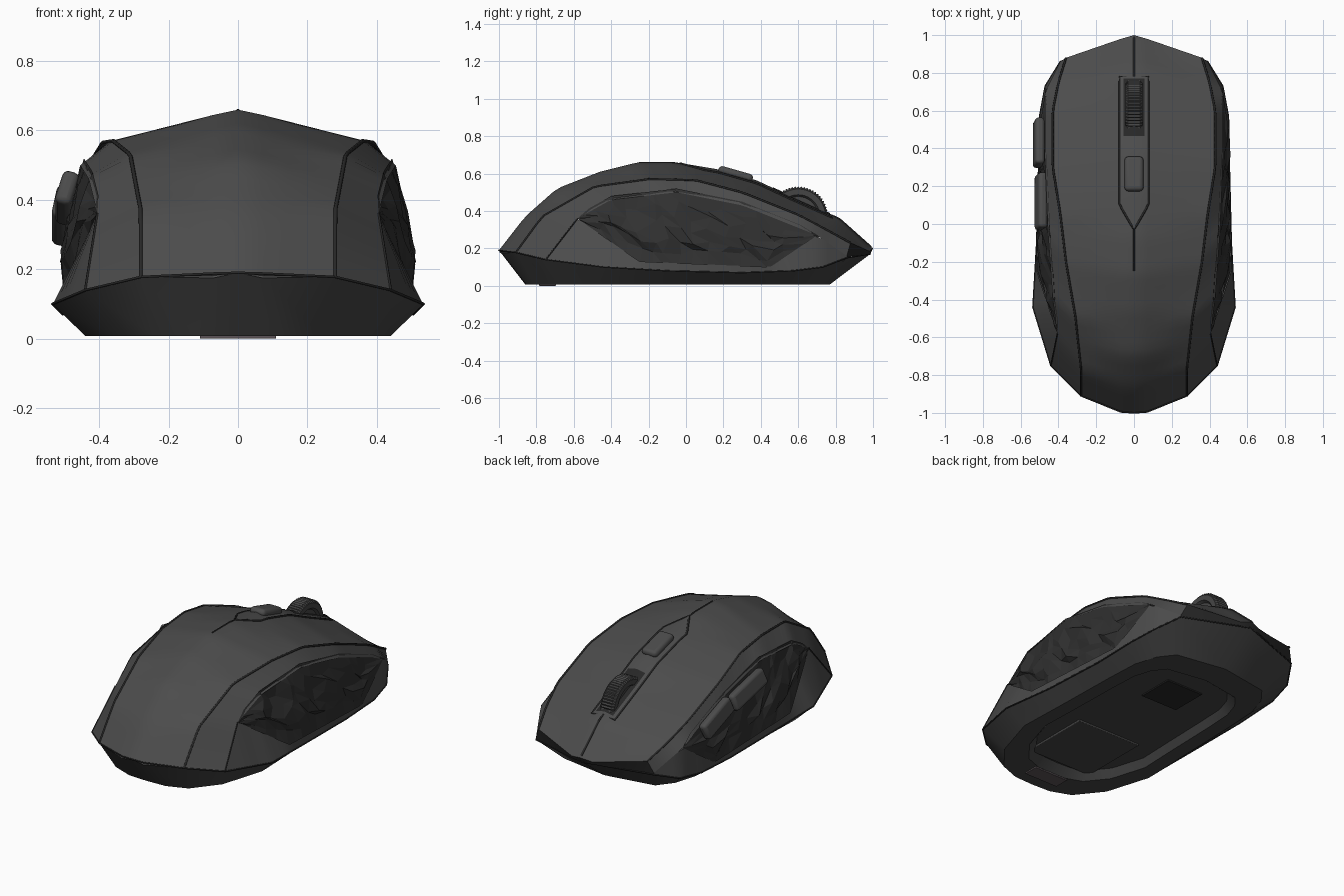
import bpy, bmesh, math, random
from mathutils import Vector

if "Cube" in bpy.data.objects:
    bpy.data.objects.remove(bpy.data.objects["Cube"])

random.seed(4)


def material(name, rgb):
    m = bpy.data.materials.new(name)
    m.diffuse_color = (*rgb, 1)
    m.use_nodes = True
    m.node_tree.nodes["Principled BSDF"].inputs["Base Color"].default_value = m.diffuse_color
    return m


BODY = material("charcoal plastic", (0.072, 0.072, 0.072))
BASE = material("dark base plastic", (0.06, 0.06, 0.06))
GRIP = material("black rubber", (0.03, 0.03, 0.03))
SEAM = material("seam black", (0.02, 0.02, 0.02))
FEET = material("glide foot grey", (0.11, 0.09, 0.10))


def make(name, verts, faces, mat, angle=35, mirror=False):
    """Mesh object; mirror=True adds the x-flipped half and welds the middle."""
    bm = bmesh.new()
    for s in ((1, -1) if mirror else (1,)):
        vs = [bm.verts.new((v[0] * s, v[1], v[2])) for v in verts]
        for f in faces:
            bm.faces.new([vs[i] for i in f])
    bmesh.ops.remove_doubles(bm, verts=bm.verts, dist=0.0005)
    bmesh.ops.recalc_face_normals(bm, faces=bm.faces)
    me = bpy.data.meshes.new(name)
    bm.to_mesh(me)
    bm.free()
    me.materials.append(mat)
    ob = bpy.data.objects.new(name, me)
    bpy.context.collection.objects.link(ob)
    if angle:
        bpy.ops.object.select_all(action='DESELECT')
        ob.select_set(True)
        bpy.context.view_layer.objects.active = ob
        bpy.ops.object.shade_smooth_by_angle(angle=math.radians(angle))
    return ob


def grid(rows, closed=False):
    """Vertices and quads of a surface through equally long rows of points."""
    n = len(rows[0])
    verts = [p for r in rows for p in r]
    faces = [(a * n + i, a * n + (i + 1) % n, (a + 1) * n + (i + 1) % n, (a + 1) * n + i)
             for a in range(len(rows) - 1) for i in range(n if closed else n - 1)]
    return verts, faces


def at_y(curve, y):
    """Point of a (y, x, z) polyline at a given y."""
    for a, b in zip(curve, curve[1:]):
        if y <= b[0]:
            break
    t = (y - a[0]) / (b[0] - a[0])
    return Vector((a[1] + (b[1] - a[1]) * t, y, a[2] + (b[2] - a[2]) * t))


def sample(curve, n=48):
    y0, y1 = curve[0][0], curve[-1][0]
    return [at_y(curve, y0 + (y1 - y0) * i / n) for i in range(n + 1)]


def tube(name, points, r, mat, closed=False):
    cu = bpy.data.curves.new(name, 'CURVE')
    cu.dimensions = '3D'
    cu.bevel_depth, cu.bevel_resolution = r, 1
    sp = cu.splines.new('POLY')
    sp.points.add(len(points) - 1)
    for q, p in zip(sp.points, points):
        q.co = (*p, 1)
    sp.use_cyclic_u = closed
    cu.materials.append(mat)
    ob = bpy.data.objects.new(name, cu)
    bpy.context.collection.objects.link(ob)


def block(name, loc, size, mat, bevel=0.01, rot=(0, 0, 0)):
    v = [(x * size[0] / 2, y * size[1] / 2, z * size[2] / 2)
         for x in (-1, 1) for y in (-1, 1) for z in (-1, 1)]
    f = [(0, 1, 3, 2), (4, 6, 7, 5), (0, 4, 5, 1), (2, 3, 7, 6), (0, 2, 6, 4), (1, 5, 7, 3)]
    ob = make(name, v, f, mat)
    ob.rotation_mode = 'YXZ'
    ob.location, ob.rotation_euler = loc, rot
    b = ob.modifiers.new("bevel", 'BEVEL')
    b.width, b.segments = bevel, 3
    return ob


# Feature lines of the right half, as (y, x, z)
crest = [(-1, 0, .19), (-.86, 0, .37), (-.69, 0, .52), (-.46, 0, .61), (-.26, 0, .66), (-.07, 0, .66),
         (.17, 0, .62), (.38, 0, .56), (.55, 0, .48), (.82, 0, .36), (1, 0, .2)]
beside = [(max(-.995, min(y, .98)), .07, z - .015) for y, x, z in crest]
shoulder = [(-.91, .28, .178), (-.77, .28, .37), (-.49, .31, .53), (-.2, .36, .57), (.05, .39, .565),
            (.3, .43, .50), (.6, .43, .38), (.75, .40, .30), (.88, .36, .23)]
grip_top = [(-.75, .44, .14), (-.58, .405, .36), (-.4, .43, .46), (-.05, .455, .5),
            (.3, .47, .43), (.7, .47, .27), (.86, .39, .16)]
grip_low = [(-.75, .44, .14), (-.58, .405, .36), (-.25, .515, .13), (.45, .505, .1),
            (.7, .47, .27), (.86, .39, .16)]
seam = [(-.75, .44, .14), (-.44, .535, .1), (-.1, .515, .08), (.3, .505, .07),
        (.57, .5, .08), (.73, .47, .10), (.86, .39, .15)]

# Upper shell and side shells
c, k, s = sample(crest), sample(beside), sample(shoulder)
rows = [c] + [[a.lerp(b, t) for a, b in zip(k, s)] for t in (0, .33, .67, 1)]
make("top_shell", *grid(rows), BODY, mirror=True)
make("side_shoulder", *grid([s, sample(grip_top)]), BODY, mirror=True)
make("side_skirt", *grid([sample(grip_low), sample(seam)]), BODY, mirror=True)

# Rough rubber side grips, slightly recessed, with stations at every corner
stations = [-.58, -.52, -.46, -.4, -.325, -.25, -.18, -.115, -.05, .03, .12, .21, .3, .375, .45, .53, .62, .7]
rows, m = [], 6
for j in range(m + 1):
    row = []
    for y in stations:
        a, b = at_y(grip_top, y), at_y(grip_low, y)
        p = a.lerp(b, j / m)
        if 0 < j < m and -.58 < y < .7:
            gap = min(1, (a - b).length / .3)
            p.x += gap * (.035 * math.sin(math.pi * j / m) - .024 + random.uniform(-.014, .014))
            p.y += random.uniform(-.025, .025)
            p.z += gap * random.uniform(-.02, .02)
        elif -.58 < y < .7:
            p += (a - b).normalized() * (.02 if j == 0 else -.02)  # tuck under the shell
            p.x -= .008
        row.append(p)
    rows.append(row)
verts, quads = grid(rows)
tris = [t for q in quads for t in ((q[0], q[1], q[2]), (q[0], q[2], q[3]))]
make("side_grips", verts, tris, GRIP, angle=0, mirror=True)

# Base tray: sloping wall, flat rim, recessed floor
rim = [(-1, 0, .19), (-.995, .07, .188), (-.91, .28, .178)] + seam + [(.985, 0, .17)]
foot = [(-.86, 0), (-.855, .12), (-.81, .24), (-.66, .36), (-.4, .44), (-.1, .43),
        (.3, .42), (.5, .41), (.63, .37), (.72, .3), (.77, 0)]


def loop(half):
    return half + [(-x, y, z) for x, y, z in half[-2:0:-1]]


def floor_ring(scale, z):
    return loop([(x * scale, -.045 + (y + .045) * scale, z) for y, x in foot])


rings = [loop([(x, y, z) for y, x, z in rim]), floor_ring(1, .008), floor_ring(.8, .008), floor_ring(.74, .05)]
verts, faces = grid(rings, closed=True)
count = len(rings[0])
faces.append(tuple(range(3 * count, 4 * count)))
make("base_tray", verts, faces, BASE, angle=25)

# Front lip closing the gap between shell and base
lip = [[(0, 1, .2), (.07, .98, .185), (.36, .88, .23), (.39, .86, .16)],
       [(0, .985, .17), (.07, .97, .167), (.34, .875, .157), (.39, .86, .15)]]
make("front_lip", *grid(lip), SEAM, mirror=True)

# Underside details
block("battery_cover", (0, -.42, .048), (.42, .42, .016), BASE, .004)
block("sensor_window", (0, .32, .048), (.24, .22, .012), SEAM, .003)
block("rear_glide_foot", (0, -.74, .006), (.22, .09, .012), FEET, .003)

# Panel seams
for side in (1, -1):
    tube("shoulder_seam", [(p.x * side, p.y, p.z) for p in s], .006, SEAM)
    tube("rear_side_seam", [(x * side, y, z) for y, x, z in grip_top[:2]], .004, SEAM)
tube("base_seam", rings[0], .004, SEAM, closed=True)


def on_top(x, y, lift):
    return Vector((x, y, at_y(crest, y).z - .2 * abs(x) + lift))


def steps(a, b, n=12):
    return [a + (b - a) * i / n for i in range(n + 1)]


tube("front_button_split", [on_top(0, y, -.002) for y in steps(.78, .99)], .006, SEAM)
tube("rear_button_split", [on_top(0, y, -.002) for y in steps(-.25, -.03)], .005, SEAM)


# Centre strip with pointed tail, its outline, and the wheel well
def strip_width(y):
    return .075 * min(1, (y + .03) / .13)


ys = steps(-.03, .78, 30)
make("centre_strip", *grid([[on_top(strip_width(y) * f, y, .003) for y in ys] for f in (-1, 0, 1)]), BODY)
tube("centre_strip_outline", [on_top(strip_width(y), y, .001) for y in ys]
     + [on_top(-strip_width(y), y, .001) for y in reversed(ys[1:])], .006, SEAM, closed=True)
make("wheel_well", *grid([[on_top(x, y, .007) for y in steps(.465, .77)] for x in (-.056, 0, .056)]), SEAM)

# Sensitivity button
block("sensitivity_button", on_top(0, .265, .004), (.1, .19, .045), BODY, .02, (-.28, 0, 0))

# Ribbed scroll wheel
teeth = 60
rows = []
for x, r, rib in ((-.03, .02, 0), (-.03, .105, 0), (-.045, .115, 0), (-.045, .145, 0), (-.032, .16, .008),
                  (.032, .16, .008), (.045, .145, 0), (.045, .115, 0), (.03, .105, 0), (.03, .02, 0)):
    ring = []
    for i in range(teeth * 2):
        a, rr = math.pi * i / teeth, r - rib * (i % 2)
        ring.append((x, .6 + rr * math.cos(a), .372 + rr * math.sin(a)))
    rows.append(ring)
make("scroll_wheel", *grid(rows, closed=True), BASE, angle=25)

# Thumb buttons on the left side
block("front_thumb_button", (-.505, .43, .355), (.05, .26, .10), BODY, .018, (-.36, .2, 0))
block("rear_thumb_button", (-.492, .12, .405), (.05, .30, .10), BODY, .018, (-.22, .3, 0))
